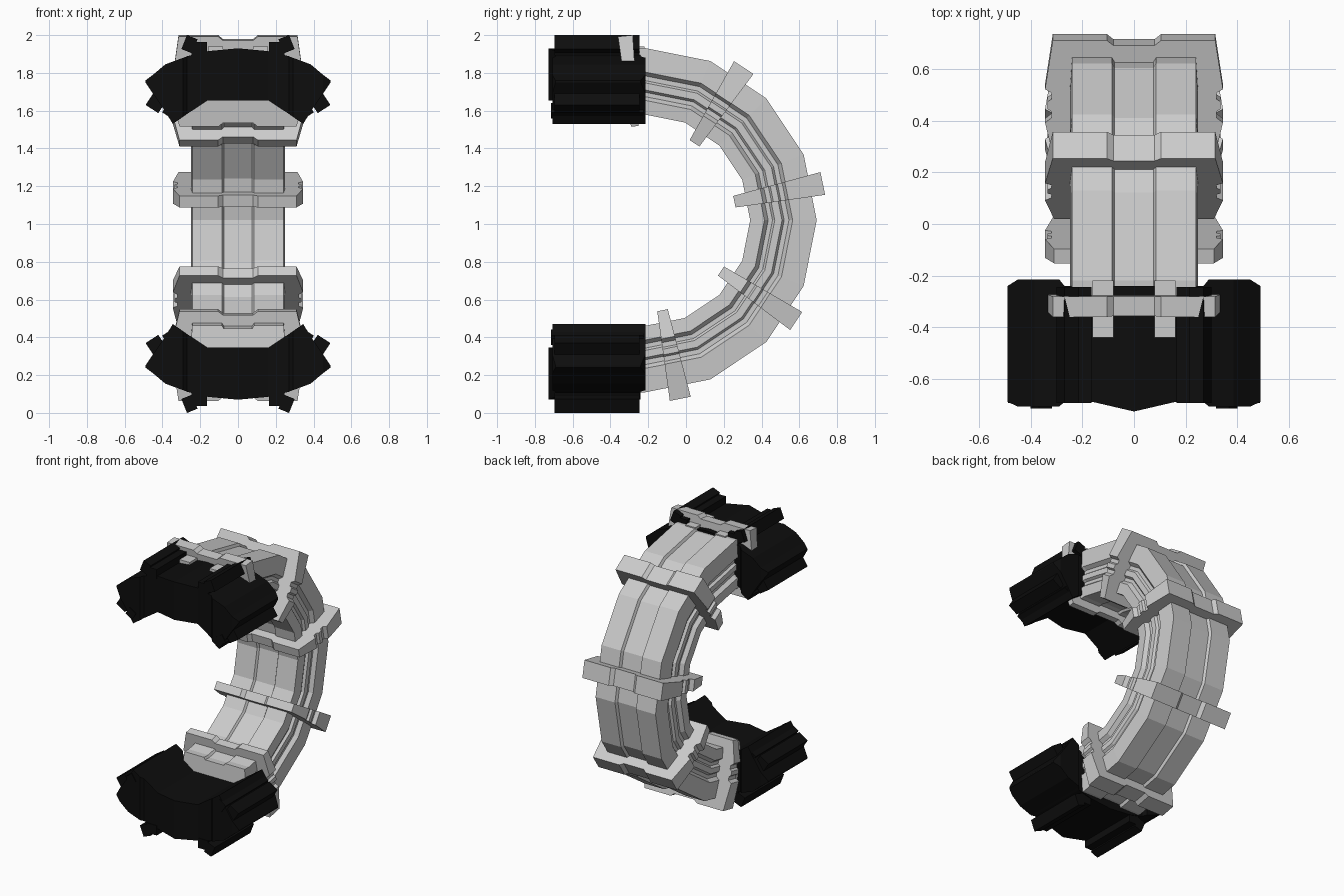
import bpy, bmesh
from math import sin, cos, radians
from mathutils import Matrix, Vector

if "Cube" in bpy.data.objects:
    bpy.data.objects.remove(bpy.data.objects["Cube"])

CY, CZ = -0.22, 1.02          # centre of the C-shaped sweep
black = bpy.data.materials.new("black_rubber")
black.diffuse_color = (0.004, 0.004, 0.004, 1)
black.use_nodes = True
black.node_tree.nodes["Principled BSDF"].inputs["Base Color"].default_value = black.diffuse_color


def finish(name, bm, mat=None):
    bmesh.ops.recalc_face_normals(bm, faces=bm.faces)
    me = bpy.data.meshes.new(name)
    bm.to_mesh(me)
    bm.free()
    ob = bpy.data.objects.new(name, me)
    bpy.context.collection.objects.link(ob)
    if mat:
        me.materials.append(mat)
    return ob


def loft(name, rings, mat=None):
    """Skin closed rings of points and cap both ends."""
    bm = bmesh.new()
    vs = [[bm.verts.new(p) for p in ring] for ring in rings]
    n = len(vs[0])
    for a, b in zip(vs, vs[1:]):
        for i in range(n):
            j = (i + 1) % n
            bm.faces.new((a[i], a[j], b[j], b[i]))
    bm.faces.new(vs[0])
    bm.faces.new(vs[-1])
    return finish(name, bm, mat)


def sweep(name, half, angles):
    """Turn a mirrored (x, radius) section around the C centre."""
    sec = half + [(-x, r) for x, r in reversed(half)]
    rings = [[(x, CY + r * cos(radians(a)), CZ + r * sin(radians(a)))
              for x, r in sec] for a in angles]
    return loft(name, rings)


def box(name, loc, size, tilt=0, mat=None):
    bm = bmesh.new()
    bmesh.ops.create_cube(bm, size=1, matrix=Matrix.Translation(loc)
                          @ Matrix.Rotation(radians(tilt), 4, 'Y')
                          @ Matrix.Diagonal((*size, 1)))
    return finish(name, bm, mat)


# C-shaped arm with recessed centre strip and grooved sides
arm = [(0.075, 0.893), (0.085, 0.912), (0.24, 0.912), (0.248, 0.785),
       (0.222, 0.765), (0.222, 0.74), (0.238, 0.728), (0.238, 0.69),
       (0.222, 0.678), (0.222, 0.655), (0.248, 0.635), (0.242, 0.56),
       (0.085, 0.56), (0.075, 0.575)]
sweep("curved_arm", arm, [95] + [90 - 22.5 * i for i in range(9)] + [-95])


# Tapered collars clamped round the arm
def collar(name, a0, a1, out=0.966, inn=0.487):
    sec = [(0.08, out - 0.02), (0.105, out), (0.315, out), (0.345, 0.77),
           (0.32, 0.755), (0.32, 0.73), (0.335, 0.72), (0.335, 0.69),
           (0.32, 0.68), (0.32, 0.655), (0.345, 0.635), (0.31, inn),
           (0.105, inn), (0.08, inn + 0.02)]
    sweep(name, sec, [a0, a1])


collar("collar_upper", 60.6, 53.3)
collar("collar_middle", 15.3, 8)
collar("collar_lower", -30.2, -37)
collar("collar_bottom", -75.3, -82)
collar("collar_top", 98.2, 93.6, 0.982, 0.5)

# Raised strips from the arm over the top pad
for s in (-1, 1):
    box("top_strip", (s * 0.12, -0.33, 1.915), (0.08, 0.22, 0.05))

# Black grip pads: stations of x, front y, back y, outer z, inner z
stations = [(0, -0.727, -0.24, 0.07, 0.345), (0.16, -0.69, -0.24, 0.085, 0.345),
            (0.27, -0.69, -0.24, 0.112, 0.418), (0.29, -0.708, -0.215, 0.12, 0.432),
            (0.345, -0.708, -0.215, 0.14, 0.47), (0.385, -0.708, -0.215, 0.155, 0.405),
            (0.45, -0.708, -0.215, 0.21, 0.31), (0.49, -0.69, -0.24, 0.24, 0.25)]
full = [(-s[0], *s[1:]) for s in reversed(stations[1:])] + stations
for side, flip in (("lower", False), ("upper", True)):
    def fz(z):
        return 2 - z if flip else z
    loft(side + "_pad", [[(x, f, fz(lo)), (x, b, fz(lo)), (x, b, fz(hi)), (x, f, fz(hi))]
                         for x, f, b, lo, hi in full], black)
    for s in (-1, 1):
        t = -s if flip else s
        # ribs running along the pad
        box(side + "_outer_rib", (s * 0.257, -0.47, fz(0.048)), (0.06, 0.45, 0.08), 22 * -t * -1, black)
        box(side + "_outer_rib_base", (s * 0.205, -0.47, fz(0.072)), (0.08, 0.45, 0.07), 0, black)
        box(side + "_end_rib", (s * 0.435, -0.47, fz(0.36)), (0.08, 0.45, 0.075), 33 * t, black)
        box(side + "_inner_rib", (s * 0.36, -0.47, fz(0.40)), (0.06, 0.49, 0.06), 33 * t, black)
